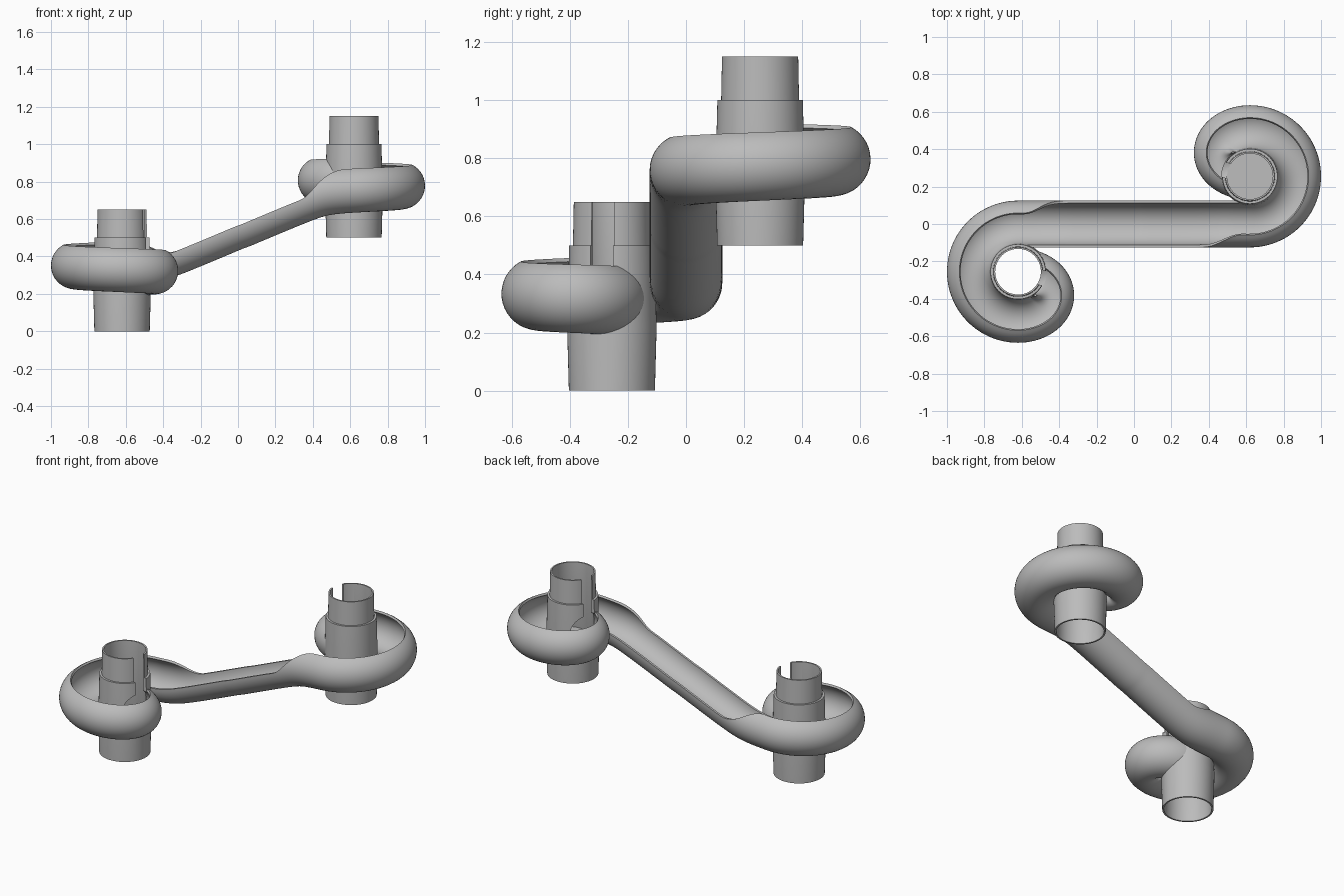
import bpy, bmesh, math
from mathutils import Vector, Matrix

if "Cube" in bpy.data.objects:
    bpy.data.objects.remove(bpy.data.objects["Cube"])

GREY = bpy.data.materials.new("plain grey")
GREY.use_nodes = True
GREY.diffuse_color = (0.5, 0.5, 0.5, 1)
GREY.node_tree.nodes["Principled BSDF"].inputs["Base Color"].default_value = (0.5, 0.5, 0.5, 1)

TX, TY = -0.62, -0.255        # axis of the lower tube
TURN = 0.255                  # radius of the spiral path
OUTER, INNER = 0.125, 0.111   # trough section radii


def make(name, bm):
    bmesh.ops.recalc_face_normals(bm, faces=bm.faces)
    mesh = bpy.data.meshes.new(name)
    bm.to_mesh(mesh)
    bm.free()
    mesh.materials.append(GREY)
    obj = bpy.data.objects.new(name, mesh)
    bpy.context.collection.objects.link(obj)
    return obj


def cylinder(name, radius, depth, matrix, sides=64):
    bm = bmesh.new()
    bmesh.ops.create_cone(bm, cap_ends=True, segments=sides, radius1=radius,
                          radius2=radius, depth=depth, matrix=matrix)
    return make(name, bm)


def cut(obj, cutter):
    # Subtract a helper, bake the result and remove the helper
    cutter.hide_render = True
    mod = obj.modifiers.new("cut", 'BOOLEAN')
    mod.operation, mod.solver, mod.object = 'DIFFERENCE', 'EXACT', cutter
    mod.use_self = True
    bpy.context.view_layer.update()
    graph = bpy.context.evaluated_depsgraph_get()
    mesh = bpy.data.meshes.new_from_object(obj.evaluated_get(graph))
    obj.modifiers.clear()
    obj.data = mesh
    bpy.data.objects.remove(cutter)


# Path of the lower half: straight run, wide turn, then a tight hook into the tube
plan = [(TX * i / 30, 0) for i in range(31)]
for i in range(1, 49):
    a = math.pi * (0.5 + i / 48)
    plan.append((TX + TURN * math.cos(a), TY + TURN * math.sin(a)))
hook_r = 0.128
for i in range(1, 37):
    a = math.radians(270 + 170 * i / 36)
    plan.append((TX + 0.175 * math.cos(a), TY - TURN + hook_r + hook_r * math.sin(a)))

lower, lifts, s = [], [], 0.0
for i, (x, y) in enumerate(plan):
    if i:
        s += math.dist(plan[i], plan[i - 1])
    steep, gentle = -0.425 * s, -0.19 - 0.043 * (s - 0.45)
    z = (steep + gentle + math.hypot(steep - gentle, 0.03)) / 2 if i else 0
    t = min(1, max(0, (s - 0.33) / 0.25))
    lower.append(Vector((x, y, z)))
    lifts.append(math.radians(62) * t * t * (3 - 2 * t))

# The upper half mirrors the lower one through the middle point
path = [-p for p in reversed(lower[1:])] + lower
half = len(lower) - 1
left_lift = lifts[:0:-1] + [0] * len(lower)
right_lift = [0] * half + lifts

# Sweep the open trough section; the outer wall curls inward in the turns
bm = bmesh.new()
rings, STEPS = [], 28
for i, p in enumerate(path):
    a, b = path[max(i - 1, 0)], path[min(i + 1, len(path) - 1)]
    tangent = (b - a).normalized()
    side = tangent.cross(Vector((0, 0, 1))).normalized()
    up = side.cross(tangent)
    d1, d2 = (p - a).xy, (b - p).xy
    pinch = 1.0
    if d1.length and d2.length:
        bend = abs(d1.angle_signed(d2))
        if bend > 1e-4:
            pinch = min(1, 0.9 * d2.length / bend / OUTER)
    start, end = right_lift[i], -math.pi - left_lift[i]
    ring = []
    for r, order in ((OUTER, range(STEPS + 1)), (INNER, range(STEPS, -1, -1))):
        for k in order:
            ang = start + (end - start) * k / STEPS
            h = r * math.cos(ang)
            inner_side = h > 0 if i < half else h < 0
            if inner_side:
                h *= pinch
            ring.append(bm.verts.new(p + side * h + up * r * math.sin(ang)
                                     + Vector((0, 0, 0.565))))
    rings.append(ring)
n = len(rings[0])
for r1, r2 in zip(rings, rings[1:]):
    for k in range(n):
        bm.faces.new((r1[k], r1[(k + 1) % n], r2[(k + 1) % n], r2[k]))
for ring in (rings[0], rings[-1]):
    for k in range(STEPS):
        bm.faces.new((ring[k], ring[k + 1], ring[n - 2 - k], ring[n - 1 - k]))
trough = make("trough", bm)
for sign, z in ((1, 0.3), (-1, 0.8)):
    cut(trough, cylinder("bore_cutter", 0.126, 0.8,
                         Matrix.Translation((sign * TX, sign * TY, z))))

# Stacking tube: tapered sleeve, stepped spigot on top, socket below
profile = [(0.148, 0), (0.154, 0.22), (0.147, 0.5), (0.134, 0.5), (0.131, 0.65),
           (0.122, 0.65), (0.122, 0.2), (0.138, 0.15), (0.138, 0)]
bm = bmesh.new()
SIDES = 64
loops = [[bm.verts.new((r * math.cos(math.tau * k / SIDES),
                        r * math.sin(math.tau * k / SIDES), z))
          for k in range(SIDES)] for r, z in profile]
for l1, l2 in zip(loops, loops[1:] + loops[:1]):
    for k in range(SIDES):
        j = (k + 1) % SIDES
        bm.faces.new((l1[k], l1[j], l2[j], l2[k]))
tube = make("lower_tube", bm)

# Slot through the wall and a round mouth where the trough meets it
bm = bmesh.new()
bmesh.ops.create_cube(bm, size=1, matrix=Matrix.Rotation(math.radians(-14), 4, 'Z')
                      @ Matrix.Translation((0.13, 0, 0.52))
                      @ Matrix.Diagonal((0.14, 0.08, 0.4, 1)))
cut(tube, make("slot_cutter", bm))
bm = bmesh.new()
bmesh.ops.create_uvsphere(bm, u_segments=32, v_segments=20, radius=0.108,
                          matrix=Matrix.Translation((0.13, -0.04, 0.318)))
cut(tube, make("mouth_cutter", bm))
tube.location = (TX, TY, 0)

upper = bpy.data.objects.new("upper_tube", tube.data.copy())
bpy.context.collection.objects.link(upper)
upper.location = (-TX, -TY, 0.5)
upper.rotation_euler.z = math.pi

# Sloping floor that sends the ball out of the upper tube
floor = cylinder("upper_floor", 0.127, 0.014, Matrix.Translation((-TX, -TY, 0.72))
                 @ Matrix.Rotation(math.radians(-8), 4, 'Y'))

for obj in (trough, tube, upper, floor):
    bpy.ops.object.select_all(action='DESELECT')
    obj.select_set(True)
    bpy.context.view_layer.objects.active = obj
    bpy.ops.object.shade_smooth_by_angle(angle=math.radians(35))
